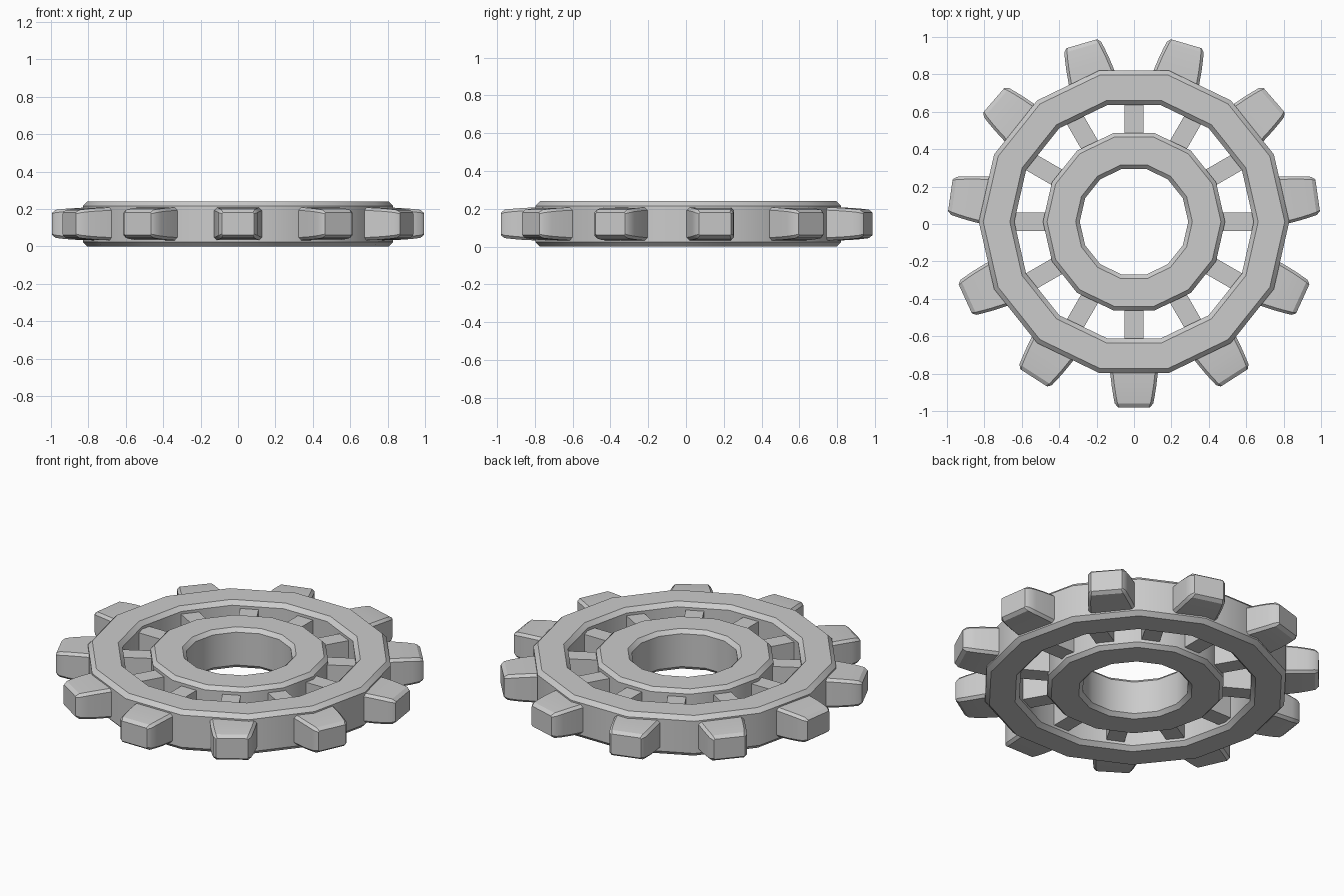
import bpy, bmesh
from math import pi, cos, sin, radians
from mathutils import Matrix, Vector

if "Cube" in bpy.data.objects:
    bpy.data.objects.remove(bpy.data.objects["Cube"])

CY, CZ = 0.012, 0.12   # gear axis and mid height
SIDES = 14


def finish(bm, name, angle=30):
    bmesh.ops.recalc_face_normals(bm, faces=bm.faces)
    me = bpy.data.meshes.new(name)
    bm.to_mesh(me)
    bm.free()
    ob = bpy.data.objects.new(name, me)
    bpy.context.collection.objects.link(ob)
    ob.location = (0, CY, CZ)
    bpy.ops.object.select_all(action='DESELECT')
    ob.select_set(True)
    bpy.context.view_layer.objects.active = ob
    bpy.ops.object.shade_smooth_by_angle(angle=radians(angle))
    return ob


def bridge(bm, loops, closed):
    n = len(loops[0])
    for i in range(len(loops) if closed else len(loops) - 1):
        a, b = loops[i], loops[(i + 1) % len(loops)]
        for j in range(n):
            k = (j + 1) % n
            bm.faces.new((a[j], a[k], b[k], b[j]))


def ring(name, r_in, r_out, h=0.12, c=0.024):
    # chamfered rectangle swept round the axis
    prof = [(r_out, c - h), (r_out, h - c), (r_out - c, h), (r_in + c, h),
            (r_in, h - c), (r_in, c - h), (r_in + c, -h), (r_out - c, -h)]
    bm = bmesh.new()
    loops = [[bm.verts.new((r * cos(2 * pi * j / SIDES), r * sin(2 * pi * j / SIDES), z))
              for j in range(SIDES)] for r, z in prof]
    bridge(bm, loops, True)
    return finish(bm, name)


def section(hw, hz, c):
    return [(hw, c - hz), (hw, hz - c), (hw - c, hz), (c - hw, hz),
            (-hw, hz - c), (-hw, c - hz), (c - hw, -hz), (hw - c, -hz)]


# rim and hub
ring("outer_rim", 0.64, 0.83)
ring("inner_hub", 0.29, 0.487, c=0.022)

# eleven tapered teeth with slightly bulging sides
stations = [(0.76, 0.132, 0.089, 0.015), (0.82, 0.126, 0.087, 0.015),
            (0.88, 0.119, 0.084, 0.015), (0.93, 0.111, 0.080, 0.015),
            (0.972, 0.103, 0.075, 0.015), (0.992, 0.086, 0.060, 0.006)]
bm = bmesh.new()
for i in range(11):
    rot = Matrix.Rotation(-pi / 2 + 2 * pi * i / 11, 3, 'Z')
    loops = [[bm.verts.new(rot @ Vector((r, y, z))) for y, z in section(hw, hz, c)]
             for r, hw, hz, c in stations]
    bridge(bm, loops, False)
    bm.faces.new(loops[0])
    bm.faces.new(loops[-1])
finish(bm, "teeth")

# twelve spokes
bm = bmesh.new()
for i in range(12):
    rot = Matrix.Rotation(2 * pi * i / 12, 4, 'Z')
    m = rot @ Matrix.Translation((0.555, 0, 0)) @ Matrix.Diagonal((0.23, 0.1, 0.16, 1))
    bmesh.ops.create_cube(bm, size=1, matrix=m)
finish(bm, "spokes")
